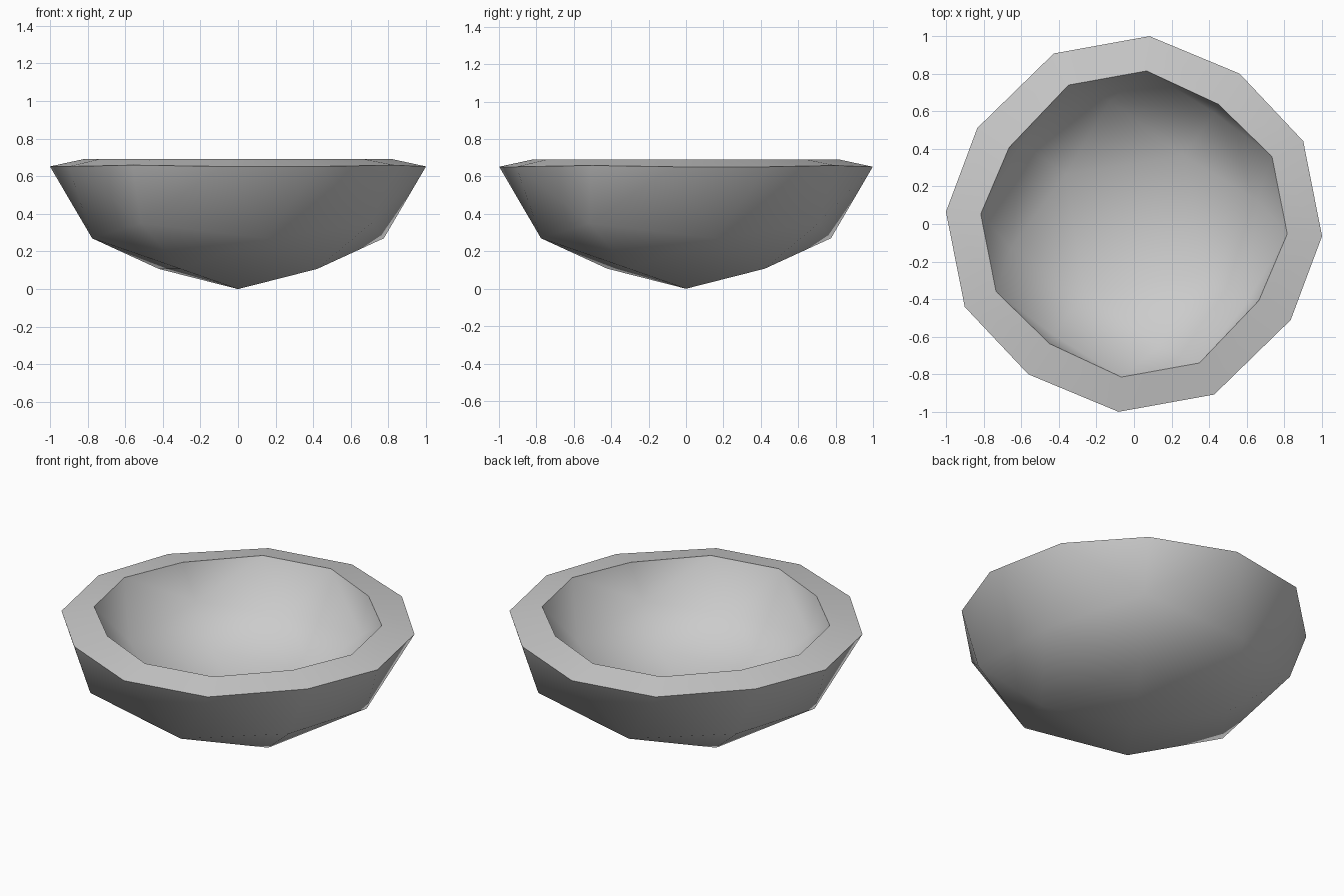
import bpy, bmesh
from math import radians, cos, sin
from mathutils import Vector

cube = bpy.data.objects.get("Cube")
if cube:
    bpy.data.objects.remove(cube)

# Stone-grey material
grey = bpy.data.materials.new("stone_grey")
grey.use_nodes = True
colour = (0.6, 0.6, 0.6, 1)
grey.diffuse_color = colour
grey.node_tree.nodes["Principled BSDF"].inputs["Base Color"].default_value = colour

# Groups from bottom to rim: (repeats around, angles, radius,
# outer height, inner height, inner scale)
GROUPS = [
    (1, [0], 0.0, 0.0, 0.185, 1),              # pole
    (4, [54], 0.52, 0.107, 0.28, 0.865),       # lower ring
    (4, [11], 0.79, 0.27, 0.407, 0.843),       # middle ring, between corners
    (4, [54], 0.876, 0.35, 0.464, 0.833),      # middle ring, corners
    (2, [85.3, 26.1, -3.7, -64.8], 1.002, 0.652, 0.692, 0.815),  # rim
    (2, [54.9, -31.5], 0.977, 0.659, 0.692, 0.797),              # rim corners
]

bm = bmesh.new()
inner_place = {}
for repeats, angles, r, z_out, z_in, scale in GROUPS:
    for turn in range(repeats):
        for angle in angles:
            a = radians(angle + 360 * turn / repeats)
            x, y = r * cos(a), r * sin(a)
            v = bm.verts.new((x, y, z_out))
            inner_place[v] = Vector((x * scale, y * scale, z_in))

# Faceted outer shell, opened at the top
bmesh.ops.convex_hull(bm, input=list(bm.verts))
cap = [f for f in bm.faces if all(v.co.z > 0.6 for v in f.verts)]
bmesh.ops.delete(bm, geom=cap, context='FACES_ONLY')
loose = [e for e in bm.edges if not e.link_faces]
bmesh.ops.delete(bm, geom=loose, context='EDGES')

# Inner shell and the sloping lip that joins both
outer_faces = list(bm.faces)
rim_edges = [e for e in bm.edges if e.is_boundary]
inner = {v: bm.verts.new(inner_place[v]) for v in list(bm.verts)}
for f in outer_faces:
    bm.faces.new([inner[v] for v in reversed(f.verts)])
for e in rim_edges:
    a, b = e.verts
    bm.faces.new((a, b, inner[b], inner[a]))
bmesh.ops.recalc_face_normals(bm, faces=list(bm.faces))

mesh = bpy.data.meshes.new("bowl")
bm.to_mesh(mesh)
bm.free()
mesh.materials.append(grey)
bowl = bpy.data.objects.new("bowl", mesh)
bpy.context.collection.objects.link(bowl)

# Smooth walls, sharp lip
bpy.ops.object.select_all(action='DESELECT')
bowl.select_set(True)
bpy.context.view_layer.objects.active = bowl
bpy.ops.object.shade_smooth_by_angle(angle=radians(50))
